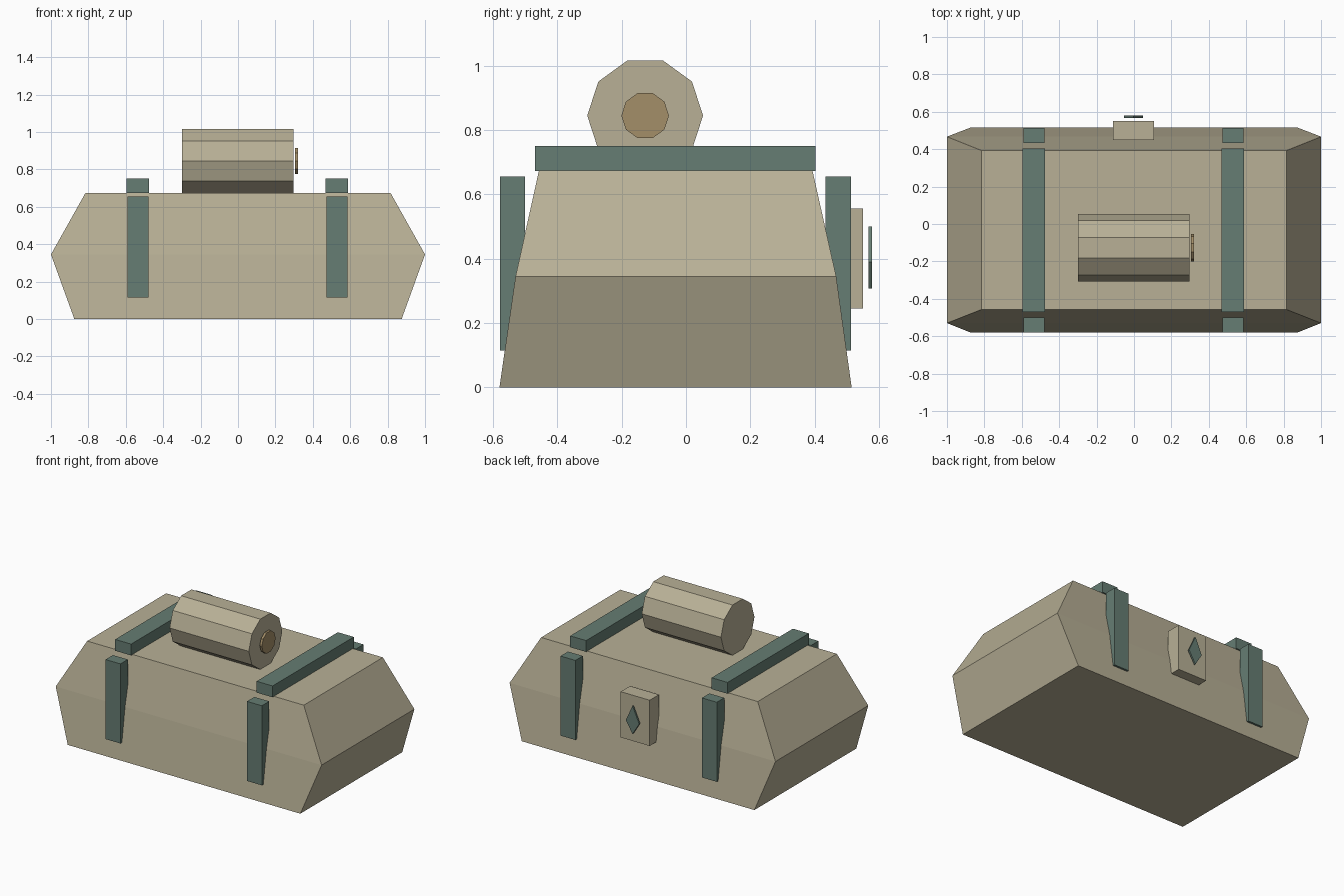
import bpy
import bmesh
from math import radians, pi
from mathutils import Matrix

cube = bpy.data.objects.get("Cube")
if cube:
    bpy.data.objects.remove(cube, do_unlink=True)


def make_material(name, rgb):
    linear = [((c / 255 + 0.055) / 1.055) ** 2.4 for c in rgb] + [1.0]
    mat = bpy.data.materials.new(name)
    mat.use_nodes = True
    mat.diffuse_color = linear
    bsdf = next(n for n in mat.node_tree.nodes if n.type == 'BSDF_PRINCIPLED')
    bsdf.inputs["Base Color"].default_value = linear
    bsdf.inputs["Roughness"].default_value = 0.9
    return mat


canvas = make_material("khaki canvas", (184, 176, 150))
strap_green = make_material("strap green", (102, 125, 115))
leather = make_material("tan leather", (163, 142, 104))


def add_object(name, bm, mat):
    bmesh.ops.recalc_face_normals(bm, faces=bm.faces)
    mesh = bpy.data.meshes.new(name)
    bm.to_mesh(mesh)
    bm.free()
    mesh.materials.append(mat)
    obj = bpy.data.objects.new(name, mesh)
    bpy.context.collection.objects.link(obj)
    return obj


def box(name, x, y, z, mat):
    """Box from (low, high) ranges on each axis."""
    bm = bmesh.new()
    bmesh.ops.create_cube(bm, size=1)
    for v in bm.verts:
        for axis, (low, high) in enumerate((x, y, z)):
            v.co[axis] = low if v.co[axis] < 0 else high
    return add_object(name, bm, mat)


def loft(name, rings, mat):
    """Closed solid skinned through rings of equal point count."""
    bm = bmesh.new()
    loops = [[bm.verts.new(p) for p in ring] for ring in rings]
    n = len(loops[0])
    for a, b in zip(loops, loops[1:]):
        for i in range(n):
            j = (i + 1) % n
            bm.faces.new((a[i], a[j], b[j], b[i]))
    bm.faces.new(loops[0])
    bm.faces.new(loops[-1])
    return add_object(name, bm, mat)


def decagon_bar(name, x0, x1, radius, mat):
    """Ten-sided cylinder lying along x on the roll's axis."""
    bm = bmesh.new()
    bmesh.ops.create_cone(bm, cap_ends=True, segments=10, radius1=radius,
                          radius2=radius, depth=x1 - x0)
    # put a corner of the decagon on the y axis
    corner = max(bm.verts, key=lambda v: v.co.y).co
    if abs(corner.x) > radius * 0.01:
        bmesh.ops.rotate(bm, verts=bm.verts, matrix=Matrix.Rotation(pi / 10, 3, 'Z'))
    bmesh.ops.rotate(bm, verts=bm.verts, matrix=Matrix.Rotation(radians(90), 3, 'Y'))
    bmesh.ops.translate(bm, verts=bm.verts, vec=((x0 + x1) / 2, -0.127, 0.845))
    return add_object(name, bm, mat)


# Bag body: three rectangular sections, widest at mid height
sections = [(0.875, -0.58, 0.515, 0), (1.0, -0.53, 0.467, 0.345),
            (0.815, -0.457, 0.393, 0.675)]
loft("bag_body", [[(-w, f, z), (w, f, z), (w, b, z), (-w, b, z)]
                  for w, f, b, z in sections], canvas)

# Straps: one bar over the top, one down the front and one down the back
for side, cx in (("right", -0.535), ("left", 0.529)):
    wide, narrow = (cx - 0.06, cx + 0.06), (cx - 0.056, cx + 0.056)
    box(f"{side}_top_strap", wide, (-0.47, 0.403), (0.673, 0.75), strap_green)
    box(f"{side}_front_strap", narrow, (-0.579, -0.5), (0.115, 0.656), strap_green)
    box(f"{side}_back_strap", narrow, (0.433, 0.513), (0.115, 0.656), strap_green)

# Bedroll with a small end disc
decagon_bar("bedroll", -0.3, 0.296, 0.18, canvas)
decagon_bar("bedroll_end_disc", 0.304, 0.32, 0.074, leather)

# Back pocket with a floating diamond badge
box("back_pocket", (-0.112, 0.106), (0.45, 0.55), (0.245, 0.556), canvas)
diamond = [(-0.003, 0.308), (0.047, 0.39), (-0.003, 0.5), (-0.053, 0.39)]
loft("diamond_badge", [[(x, y, z) for x, z in diamond] for y in (0.568, 0.579)],
     strap_green)
